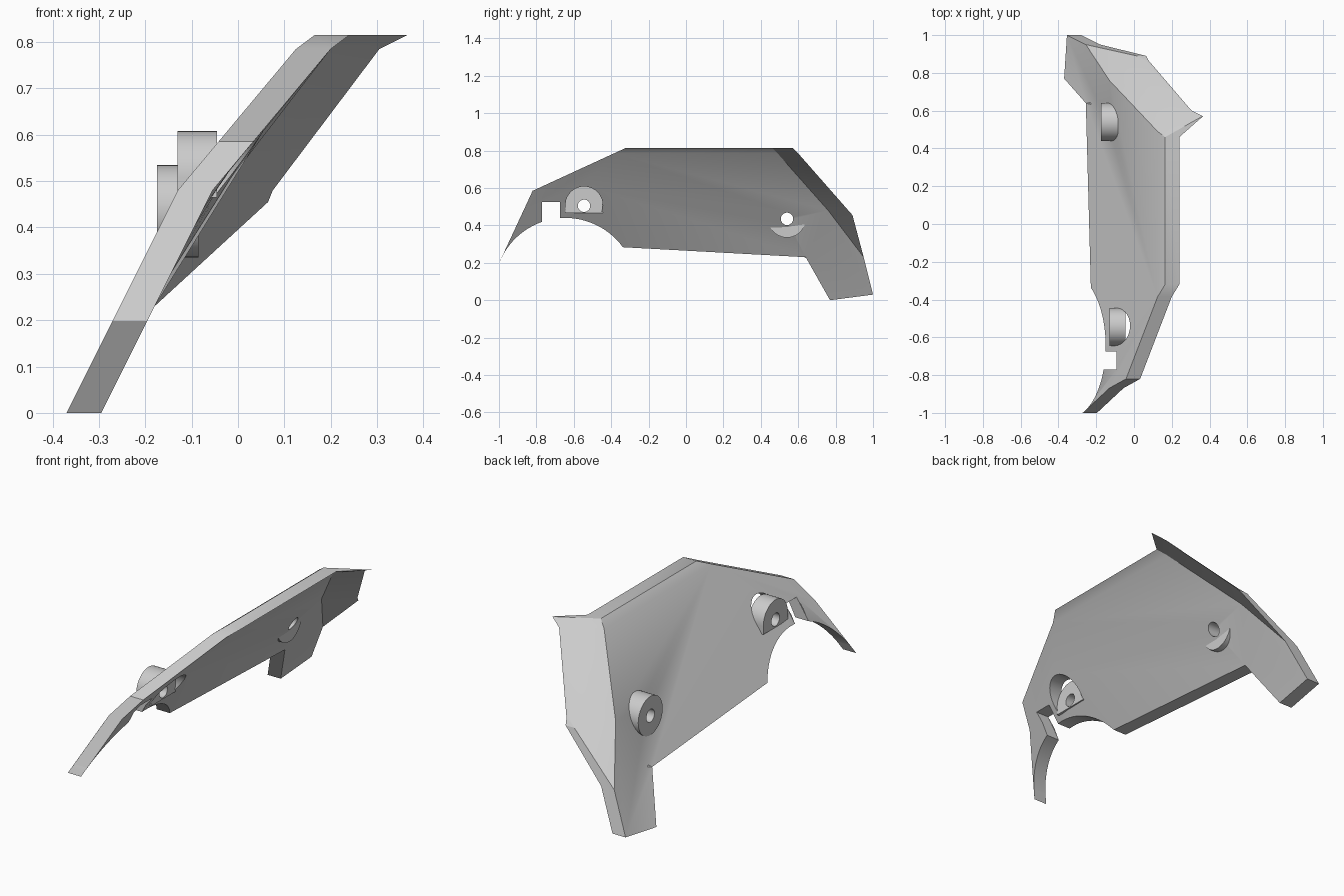
import bpy, bmesh, math
from mathutils import Vector

if "Cube" in bpy.data.objects:
    bpy.data.objects.remove(bpy.data.objects["Cube"])

grey = bpy.data.materials.new("panel grey")
grey.use_nodes = True
colour = (0.6, 0.6, 0.6, 1)
grey.diffuse_color = colour
grey.node_tree.nodes["Principled BSDF"].inputs["Base Color"].default_value = colour

THICK = 0.075
KINK, LIP, TOP = 0.48, 0.785, 0.815


def outer_x(z):
    """Slope of the outer skin: steep skirt, shallower shoulder, small lip."""
    if z <= KINK:
        return -0.37 + z / 2
    if z <= LIP:
        return -0.13 + (z - KINK) * 0.836
    return 0.125 + (z - LIP) * 1.33


def make_object(name, bm):
    bmesh.ops.recalc_face_normals(bm, faces=bm.faces)
    mesh = bpy.data.meshes.new(name)
    bm.to_mesh(mesh)
    bm.free()
    mesh.materials.append(grey)
    ob = bpy.data.objects.new(name, mesh)
    bpy.context.collection.objects.link(ob)
    return ob


def prism(name, outline, x0, x1):
    """Extrude a (y, z) outline along x."""
    bm = bmesh.new()
    face = bm.faces.new([bm.verts.new((x0, y, z)) for y, z in outline])
    new = bmesh.ops.extrude_face_region(bm, geom=[face])["geom"]
    bmesh.ops.translate(bm, vec=(x1 - x0, 0, 0),
                        verts=[v for v in new if isinstance(v, bmesh.types.BMVert)])
    return make_object(name, bm)


def arc(cy, cz, r, a0, a1, n):
    steps = [math.radians(a0 + (a1 - a0) * i / n) for i in range(n + 1)]
    return [(cy + r * math.cos(a), cz + r * math.sin(a)) for a in steps]


def circle(cy, cz, r):
    return arc(cy, cz, r, 0, 360, 40)[:-1]


def cut(ob, outline, x0, x1):
    cutter = prism("cutter", outline, x0, x1)
    cutter.hide_render = True
    mod = ob.modifiers.new("cut", "BOOLEAN")
    mod.operation, mod.solver, mod.object = "DIFFERENCE", "EXACT", cutter
    bpy.context.view_layer.objects.active = ob
    bpy.ops.object.modifier_apply(modifier=mod.name)
    bpy.data.objects.remove(cutter)


def shade(ob):
    bpy.ops.object.select_all(action="DESELECT")
    ob.select_set(True)
    bpy.context.view_layer.objects.active = ob
    bpy.ops.object.shade_smooth_by_angle(angle=math.radians(25))


# Panel outline: wheel arch with a notch, straight sill, rear leg, folded rear edge
fold = [(0.95, 0.23), (0.76, KINK), (0.49, LIP), (0.46, TOP)]
outline = arc(-0.645, 0.06, 0.38, 159, 109.2, 12)
outline += [(-0.77, 0.525), (-0.675, 0.525)]
outline += arc(-0.645, 0.06, 0.38, 94.5, 36, 14)
outline += [(0.64, 0.23), (0.77, 0.0), (1.0, 0.03)]
outline += fold + [(-0.32, TOP), (-0.82, 0.585)]

bm = bmesh.new()
bm.faces.new([bm.verts.new((0, y, z)) for y, z in outline])
for level in (KINK, LIP):
    bmesh.ops.bisect_plane(bm, geom=bm.verts[:] + bm.edges[:] + bm.faces[:],
                           dist=1e-5, plane_co=(0, 0, level), plane_no=(0, 0, 1))
for v in bm.verts:
    v.co.x = outer_x(v.co.z)

# Rear flange, turned inwards from the fold and tapering to a thin edge
f = [min(bm.verts, key=lambda v: (v.co - Vector((outer_x(z), y, z))).length)
     for y, z in fold]
edge = [((0.065, 0.89, 0.455), 0.05), ((0.075, 0.868, KINK), 0.02),
        ((0.305, 0.60, LIP), 0.006), ((0.365, 0.57, TOP), 0.004)]
e = []
depth = {}
for (x, y, z), t in edge:
    v = bm.verts.new((x - t, y, z))
    depth[(round(y, 3), round(z, 3))] = t
    e.append(v)
for i in range(3):
    bm.faces.new((f[i], e[i], e[i + 1], f[i + 1]))

# Give the whole skin its thickness
new = bmesh.ops.extrude_face_region(bm, geom=bm.faces[:], use_keep_orig=True)["geom"]
for v in new:
    if isinstance(v, bmesh.types.BMVert):
        v.co.x += depth.get((round(v.co.y, 3), round(v.co.z, 3)), THICK)
panel = make_object("side_panel", bm)

# Mounting bosses with bolt holes
front_hole = circle(-0.545, 0.505, 0.033)
rear_hole = circle(0.54, 0.435, 0.033)
cut(panel, circle(-0.545, 0.508, 0.1), -0.05, 0.3)
front_boss = prism("front_boss", arc(-0.545, 0.508, 0.1, 0, 180, 24)
                   + [(-0.645, 0.465), (-0.445, 0.465)], -0.13, -0.045)
rear_boss = prism("rear_boss", circle(0.54, 0.435, 0.1), -0.175, -0.085)
for ob, hole in ((panel, front_hole), (panel, rear_hole),
                 (front_boss, front_hole), (rear_boss, rear_hole)):
    cut(ob, hole, -0.6, 0.6)
for ob in (panel, front_boss, rear_boss):
    shade(ob)
